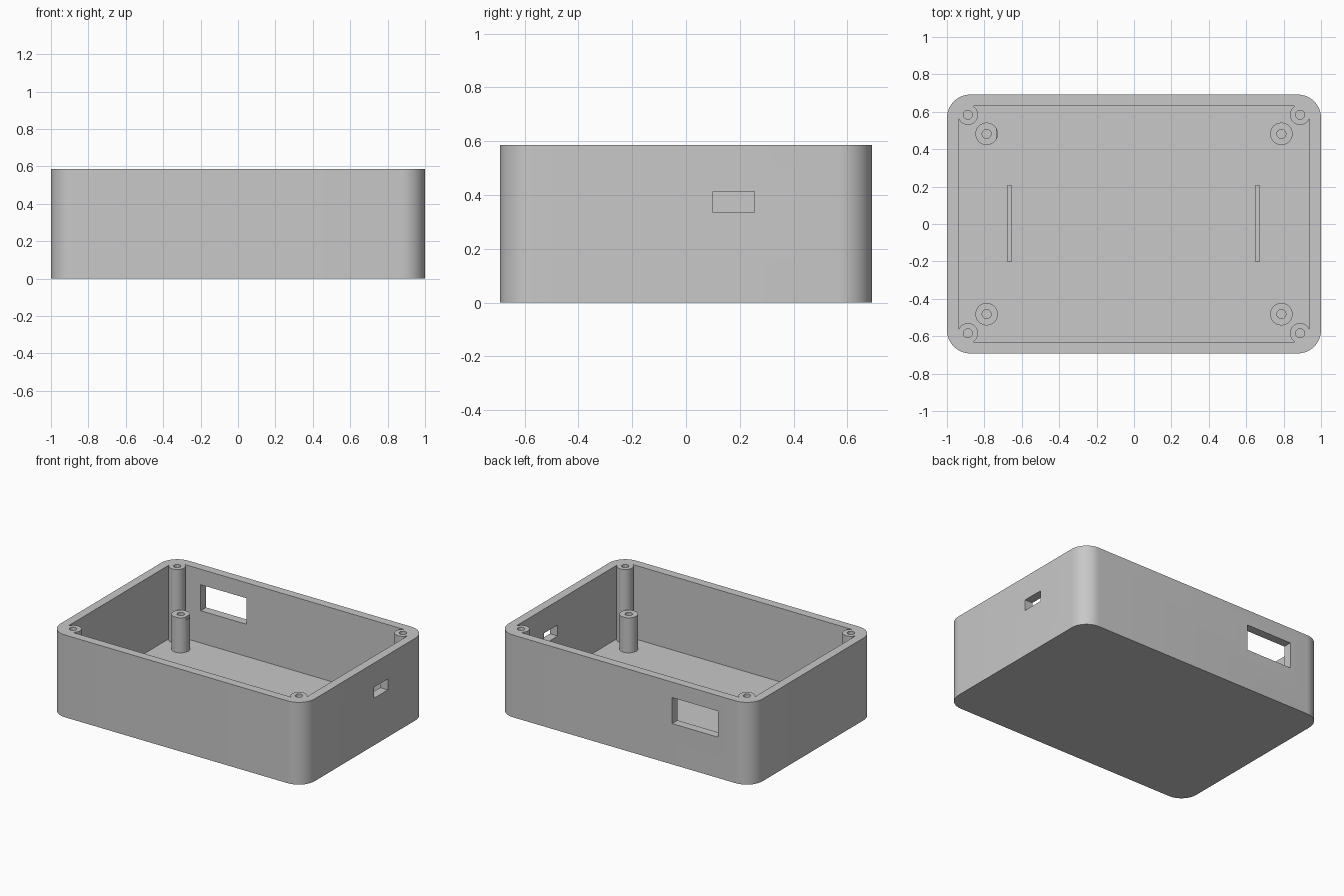
import bpy, bmesh, math

if "Cube" in bpy.data.objects:
    bpy.data.objects.remove(bpy.data.objects["Cube"], do_unlink=True)

HALF_X, HALF_Y, HEIGHT = 1.0, 0.692, 0.585
WALL = 0.061

grey = bpy.data.materials.new("plain grey")
grey.use_nodes = True
grey.diffuse_color = (0.58, 0.58, 0.58, 1)
grey.node_tree.nodes["Principled BSDF"].inputs["Base Color"].default_value = grey.diffuse_color


def prism(name, outline, z0, z1):
    """Extrude a flat outline from z0 to z1."""
    bm = bmesh.new()
    base = bm.faces.new([bm.verts.new((x, y, z0)) for x, y in outline])
    top = bmesh.ops.extrude_face_region(bm, geom=[base])
    verts = [g for g in top["geom"] if isinstance(g, bmesh.types.BMVert)]
    bmesh.ops.translate(bm, verts=verts, vec=(0, 0, z1 - z0))
    bmesh.ops.recalc_face_normals(bm, faces=bm.faces)
    mesh = bpy.data.meshes.new(name)
    bm.to_mesh(mesh)
    bm.free()
    mesh.materials.append(grey)
    obj = bpy.data.objects.new(name, mesh)
    bpy.context.collection.objects.link(obj)
    return obj


def rounded(hx, hy, r, steps=12):
    """Rectangle outline with rounded corners."""
    pts = []
    for i, (sx, sy) in enumerate([(1, 1), (-1, 1), (-1, -1), (1, -1)]):
        for k in range(steps + 1):
            a = math.pi / 2 * (i + k / steps)
            pts.append((sx * (hx - r) + r * math.cos(a), sy * (hy - r) + r * math.sin(a)))
    return pts


def circle(x, y, r, sides=40):
    angles = [2 * math.pi * k / sides for k in range(sides)]
    return [(x + r * math.cos(a), y + r * math.sin(a)) for a in angles]


def box(name, x0, x1, y0, y1, z0, z1):
    return prism(name, [(x0, y0), (x1, y0), (x1, y1), (x0, y1)], z0, z1)


def cut(target, cutter, keep=False):
    """Subtract the cutter from the target and bake the result."""
    mod = target.modifiers.new("cut", "BOOLEAN")
    mod.operation, mod.solver, mod.object = "DIFFERENCE", "EXACT", cutter
    bpy.context.view_layer.update()
    graph = bpy.context.evaluated_depsgraph_get()
    mesh = bpy.data.meshes.new_from_object(target.evaluated_get(graph))
    target.modifiers.clear()
    target.data = mesh
    if not keep:
        bpy.data.objects.remove(cutter, do_unlink=True)


corners = [(sx, sy) for sx in (-1, 1) for sy in (-1, 1)]

# Hollow case; the cavity leaves a round screw post in each corner
case = prism("case", rounded(HALF_X, HALF_Y, 0.125), 0, HEIGHT)
cavity = prism("cavity", rounded(HALF_X - WALL, HALF_Y - WALL, 0.06), WALL, HEIGHT + 0.1)
for sx, sy in corners:
    cut(cavity, prism("post", circle(sx * 0.888, sy * 0.584, 0.054), 0, 1))
cut(case, cavity)
for sx, sy in corners:
    cut(case, prism("post_hole", circle(sx * 0.888, sy * 0.584, 0.024, 24), HEIGHT - 0.25, 1))

# Small port in the +x wall
cut(case, box("side_port", 0.9, 1.1, 0.1, 0.255, 0.335, 0.413))

# Large window in the back wall, whose cut also nicks one standoff
window = box("back_window", -0.735, -0.375, 0.38, 0.8, 0.29, 0.475)
cut(case, window, keep=True)
parts = [case]

# Board standoffs with screw holes
for sx, sy in corners:
    name = ("back" if sy > 0 else "front") + ("_left" if sx > 0 else "_right") + "_standoff"
    x, y = sx * 0.788, sy * 0.482
    post = prism(name, circle(x, y, 0.06), WALL - 0.01, 0.31)
    cut(post, prism("standoff_hole", circle(x, y, 0.024, 24), 0.11, 1))
    if sx < 0 < sy:
        cut(post, window, keep=True)
    parts.append(post)
bpy.data.objects.remove(window, do_unlink=True)

# Low ribs on the floor
for name, x in (("right_floor_rib", -0.665), ("left_floor_rib", 0.66)):
    parts.append(box(name, x - 0.013, x + 0.013, -0.2, 0.205, WALL - 0.01, WALL + 0.04))

# Smooth curves, keep hard edges
bpy.ops.object.select_all(action="DESELECT")
for obj in parts:
    obj.select_set(True)
bpy.context.view_layer.objects.active = case
bpy.ops.object.shade_smooth_by_angle(angle=math.radians(30))
